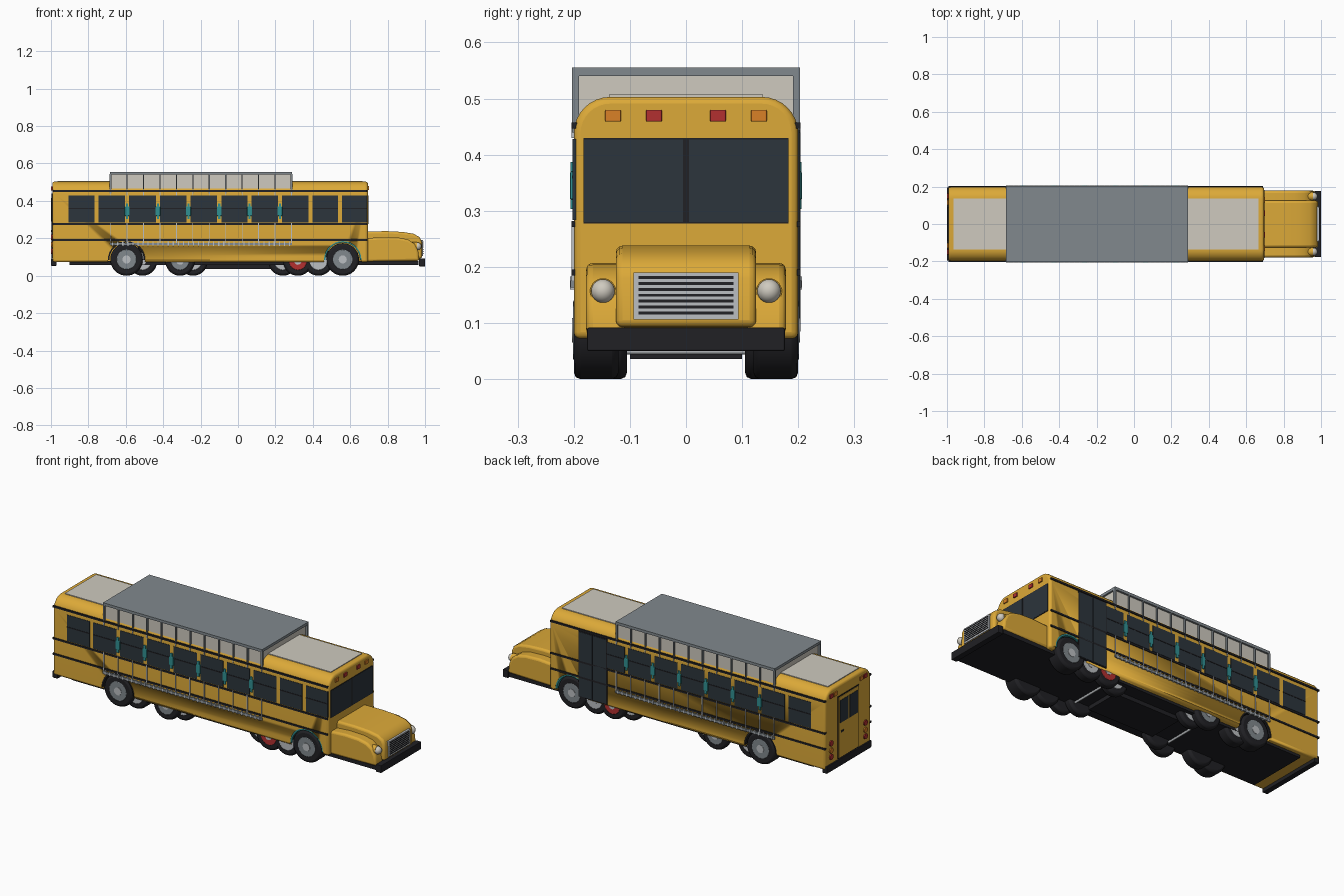
import bpy, bmesh
from math import pi, sin, cos, radians

if "Cube" in bpy.data.objects:
    bpy.data.objects.remove(bpy.data.objects["Cube"])

def mat(name, r, g, b):
    m = bpy.data.materials.new(name)
    m.diffuse_color = (r, g, b, 1)
    m.use_nodes = True
    m.node_tree.nodes["Principled BSDF"].inputs["Base Color"].default_value = m.diffuse_color
    return m

YELLOW = mat("yellow", .72, .40, .04)
BLACK = mat("black", .015, .015, .018)
GLASS = mat("glass", .025, .035, .045)
CREAM = mat("cream", .62, .59, .52)
GREY = mat("grey", .22, .25, .27)
SILVER = mat("silver", .5, .52, .54)
TEAL = mat("teal", .03, .28, .29)
RED = mat("red", .45, .03, .03)
ORANGE = mat("orange", .7, .22, .02)

def finish(name, bm, m, bevel=0, segs=2):
    bmesh.ops.recalc_face_normals(bm, faces=bm.faces)
    me = bpy.data.meshes.new(name)
    bm.to_mesh(me)
    bm.free()
    o = bpy.data.objects.new(name, me)
    bpy.context.collection.objects.link(o)
    if m:
        me.materials.append(m)
    if bevel:
        b = o.modifiers.new("bevel", 'BEVEL')
        b.width, b.segments, b.limit_method, b.angle_limit = bevel, segs, 'ANGLE', radians(40)
    return o

def smooth(o, angle=40):
    bpy.ops.object.select_all(action='DESELECT')
    o.select_set(True)
    bpy.context.view_layer.objects.active = o
    bpy.ops.object.shade_smooth_by_angle(angle=radians(angle))
    return o

def box(name, x, y, z, m, bevel=0):
    """Box from (min, max) ranges."""
    bm = bmesh.new()
    bmesh.ops.create_cube(bm, size=1)
    for v in bm.verts:
        for i, r in enumerate((x, y, z)):
            v.co[i] = r[1] if v.co[i] > 0 else r[0]
    return finish(name, bm, m, bevel)

def both(name, x, y, z, m, bevel=0):
    """Mirrored pair of boxes across y = 0."""
    box(name + "_left", x, (-y[1], -y[0]), z, m, bevel)
    box(name + "_right", x, y, z, m, bevel)

def extrude(name, pts, axis, a, b, m, bevel=0, segs=2):
    """Extrude a 2D profile: axis 'x' takes (y,z), axis 'y' takes (x,z)."""
    bm = bmesh.new()
    at = (lambda p, d: (d, p[0], p[1])) if axis == 'x' else (lambda p, d: (p[0], d, p[1]))
    A = [bm.verts.new(at(p, a)) for p in pts]
    B = [bm.verts.new(at(p, b)) for p in pts]
    bm.faces.new(A)
    bm.faces.new(B)
    n = len(pts)
    for i in range(n):
        bm.faces.new((A[i], A[(i + 1) % n], B[(i + 1) % n], B[i]))
    return smooth(finish(name, bm, m, bevel, segs))

def disc(name, c, r, axis, a, b, m, bevel=0, n=32):
    pts = [(c[0] + r * cos(2 * pi * i / n), c[1] + r * sin(2 * pi * i / n)) for i in range(n)]
    return extrude(name, pts, axis, a, b, m, bevel)

# Body shell with rounded roof edges
R = .065
arc = [(.2 - R + R * cos(t * pi / 16), .503 - R + R * sin(t * pi / 16)) for t in range(9)]
profile = [(.2, .072)] + arc + [(-y, z) for y, z in reversed(arc)] + [(-.2, .072)]
body = extrude("body", profile, 'x', -.993, .695, YELLOW, .012, 3)

# Wheel arches cut from the body
for x in (.56, -.596):
    for s in (-1, 1):
        c = disc("arch_cutter", (x, .085), .1, 'y', s * .1, s * .3, None)
        c.hide_render = True
        c.hide_set(True)
        mod = body.modifiers.new("arch", 'BOOLEAN')
        mod.object, mod.solver = c, 'EXACT'
        ring = [(x + r * cos(t), .085 + r * sin(t)) for r, ts in ((.101, range(17)), (.092, range(16, -1, -1)))
                for t in [i * pi / 16 for i in ts]]
        extrude("arch_liner", ring, 'y', s * .11, s * .199, TEAL if x > 0 else BLACK)

# Wheels: main pairs plus tucked-in extra axles
def wheel(x, r, y0, y1, rim):
    for s in (-1, 1):
        disc("tyre", (x, r), r, 'y', s * y0, s * y1, BLACK, .012)
        disc("rim", (x, r), r * .62, 'y', s * (y1 - .02), s * (y1 + .001), rim, .003)
        disc("hub", (x, r), r * .25, 'y', s * y1, s * (y1 + .003), SILVER, 0, 16)

wheel(.56, .087, .12, .2, GREY)
wheel(-.596, .087, .12, .2, GREY)
for x, y0, y1, rim in ((-.51, .105, .17, SILVER), (-.31, .145, .19, GREY), (-.24, .105, .15, SILVER),
                       (.24, .105, .15, SILVER), (.32, .145, .19, RED), (.43, .13, .19, SILVER)):
    wheel(x, .078, y0, y1, rim)
for x in (-.31, .28):
    disc("axle", (x, .05), .006, 'y', -.15, .15, SILVER, 0, 12)

# Underside
box("floor_pan", (-.9, .965), (-.172, .172), (.058, .08), BLACK)
box("belly_pan", (-.2, .2), (-.1, .1), (.036, .06), BLACK)

# Hood and fenders
hood = [(.68, .09), (.68, .237), (.8, .238), (.88, .234), (.94, .224), (.972, .205), (.983, .18), (.985, .093)]
extrude("hood", hood, 'y', -.125, .125, YELLOW, .012, 3)
fender = [(.68, .075), (.68, .2), (.78, .207), (.86, .204), (.91, .193), (.945, .17), (.963, .135), (.97, .08)]
for s in (-1, 1):
    extrude("fender", fender, 'y', s * .11, s * .178, YELLOW, .012, 3)
    disc("headlight_ring", (s * .148, .157), .023, 'x', .92, .958, YELLOW)
    bm = bmesh.new()
    bmesh.ops.create_uvsphere(bm, u_segments=24, v_segments=12, radius=.021)
    lamp = smooth(finish("headlight", bm, CREAM))
    lamp.location = (.96, s * .148, .157)

# Grille and bumpers
box("grille_frame", (.97, .99), (-.094, .094), (.106, .19), SILVER)
for i in range(7):
    z = .118 + i * .0105
    box("grille_slat", (.985, .992), (-.085, .085), (z - .0025, z + .0025), BLACK)
box("front_bumper", (.968, 1), (-.176, .176), (.05, .092), BLACK, .003)
box("rear_bumper", (-1, -.97), (-.195, .195), (.053, .092), BLACK, .003)

# Windshield and front marker lights
both("windshield", (.68, .698), (.005, .183), (.28, .427), GLASS)
box("windshield_bar", (.68, .6975), (-.183, .183), (.277, .43), BLACK)
for y, m in ((.13, ORANGE), (.057, RED)):
    both("front_marker", (.68, .701), (y - .014, y + .014), (.459, .48), m, .002)

# Rub rails along both sides
for z in (.19, .276, .452):
    both("rub_rail", (-.993, .69), (.19, .204), (z - .005, z + .005), BLACK)

# Side windows between the pillars
pillars = [-.757, -.593, -.428, -.265, -.1, .062, .224, .388, .546]
edges = [-.918] + pillars + [.702]
for i in range(len(edges) - 1):
    a, b = edges[i] + .011, edges[i + 1] - .011
    for s in (-1, 1):
        if s > 0 and i == len(edges) - 3:
            b = .34
        if s > 0 and i == len(edges) - 2:
            continue
        ys = sorted((s * .19, s * .202))
        box("side_window", (a, b), ys, (.284, .428), GLASS)
        ys = sorted((s * .19, s * .2035))
        box("window_bar", (a, b), ys, (.358, .363), BLACK)

# Folding entry door on the right side
for a, b in ((.348, .427), (.432, .512)):
    box("entry_door", (a, b), (.19, .204), (.085, .44), GLASS)
box("entry_door_frame", (.342, .518), (.19, .2025), (.08, .445), BLACK)

# Teal clamps on the pillars
for x in pillars[1:7]:
    both("clamp", (x - .013, x + .013), (.195, .207), (.32, .37), TEAL, .003)
    both("clamp_pin", (x - .006, x + .006), (.195, .206), (.303, .387), TEAL)

# Roof panel and raised roof box with posts
box("roof_panel", (-.965, .665), (-.137, .137), (.495, .507), CREAM)
box("roof_box", (-.676, .281), (-.193, .193), (.45, .545), CREAM)
box("roof_plate", (-.685, .29), (-.203, .203), (.54, .555), GREY)
for i in range(12):
    x = -.681 + i * .967 / 11
    w = .005 if i in (0, 11) else .003
    both("roof_post", (x - w, x + w), (.191, .203), (.44, .545), GREY)
    both("side_rod", (x - .002, x + .002), (.198, .2045), (.17, .282), SILVER)
    both("upper_rod", (x - .002, x + .002), (.198, .2045), (.43, .447), SILVER)
both("lower_rail", (-.685, .29), (.195, .206), (.163, .176), GREY)
for i in range(36):
    x = -.67 + i * .027
    both("rail_tooth", (x - .003, x + .003), (.197, .207), (.16, .183), SILVER)

# Rear door, windows and lights
box("rear_door_frame", (-.996, -.98), (-.092, .092), (.095, .44), BLACK)
box("rear_door", (-.998, -.98), (-.087, .087), (.1, .435), YELLOW)
both("rear_door_window", (-.9995, -.98), (.006, .077), (.29, .415), GLASS)
box("rear_door_handle", (-1, -.98), (.045, .07), (.235, .245), BLACK)
for y in (.15, .115):
    both("rear_marker", (-.999, -.98), (y - .013, y + .013), (.455, .476), RED if y > .12 else ORANGE)
for s in (-1, 1):
    for z, m in ((.205, RED), (.165, ORANGE), (.13, RED)):
        disc("tail_light", (s * .15, z), .015, 'x', -.999, -.98, m, 0, 20)
